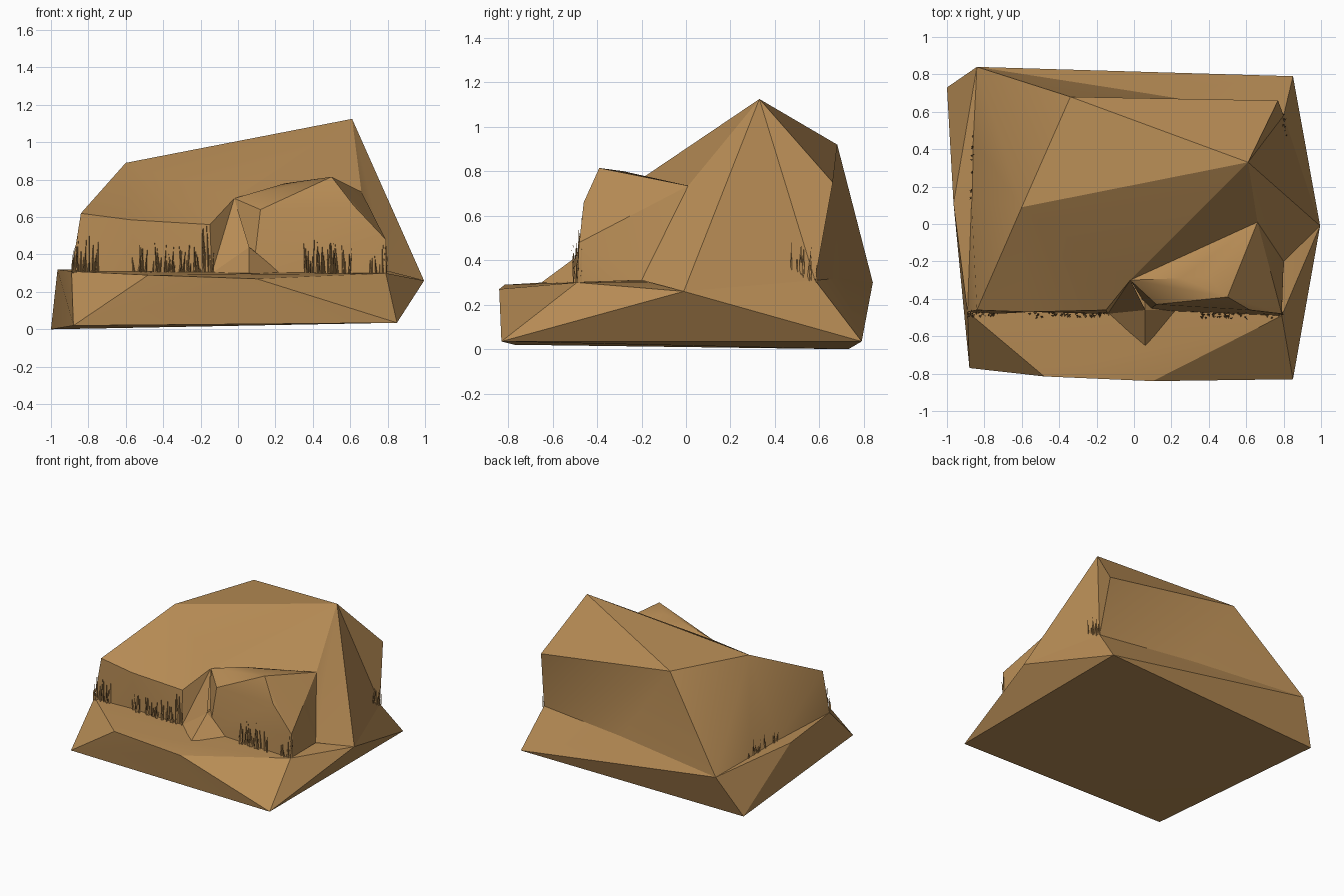
import bpy, bmesh, math, random
from mathutils import Vector

if "Cube" in bpy.data.objects:
    bpy.data.objects.remove(bpy.data.objects["Cube"])

random.seed(4)
mat = bpy.data.materials.new("sandy_brown")
mat.diffuse_color = (0.47, 0.26, 0.09, 1)
mat.use_nodes = True
mat.node_tree.nodes["Principled BSDF"].inputs["Base Color"].default_value = mat.diffuse_color

# Shared corner points of the rock formation
P = dict(
    # ridge and shoulders
    M1=(-.60, .09, .89), M2=(.61, .33, 1.125), M3=(-.34, .68, .92), M4=(.77, .66, .75),
    # top edge of the front wall
    W1=(-.84, -.46, .62), W2=(-.57, -.47, .585), W3=(-.15, -.46, .56), K=(-.02, -.30, .70),
    # foot of the walls
    f0=(-.89, -.47, .31), f1=(-.73, -.48, .31), f2=(-.55, -.47, .31), f3=(-.14, -.48, .30),
    l1=(-.87, .13, .31), l2=(-.86, .45, .31), H=(-.84, .84, .30), Q=(.06, .70, .32),
    N=(.80, .58, .31), E=(.995, -.01, .26), S=(.80, -.20, .31), R=(.06, -.46, .44),
    T=(.66, .01, .735), V=(.79, -.49, .30),
    # plinth
    A=(-1, .73, 0), B=(.85, .79, .035), C=(.85, -.83, .035), D=(-.88, -.77, .02),
    F=(-.48, -.815, .29), G=(.10, -.84, .27), L=(-.965, .11, .32),
)


def finish(name, bm):
    me = bpy.data.meshes.new(name)
    bm.to_mesh(me)
    bm.free()
    me.materials.append(mat)
    ob = bpy.data.objects.new(name, me)
    bpy.context.collection.objects.link(ob)
    bpy.context.view_layer.objects.active = ob
    bpy.ops.object.select_all(action='DESELECT')
    ob.select_set(True)
    bpy.ops.object.shade_smooth_by_angle(angle=math.radians(25))
    return ob


def hull(name, keys, extra=()):
    bm = bmesh.new()
    for co in [P[k] for k in keys.split()] + list(extra):
        bm.verts.new(co)
    res = bmesh.ops.convex_hull(bm, input=bm.verts)
    loose = [v for v in bm.verts if not v.link_faces]
    bmesh.ops.delete(bm, geom=loose, context='VERTS')
    bmesh.ops.recalc_face_normals(bm, faces=bm.faces)
    return finish(name, bm)


def shell(name, faces, ref):
    bm = bmesh.new()
    vs = {}
    for f in faces.split(","):
        keys = f.split()
        for k in keys:
            if k not in vs:
                vs[k] = bm.verts.new(P[k])
        face = bm.faces.new([vs[k] for k in keys])
        face.normal_update()
        if face.normal.dot(face.calc_center_median() - Vector(ref)) < 0:
            face.normal_flip()
    return finish(name, bm)


# Plinth slab under everything
hull("plinth", "A B C D F G L H E N Q f0 V")

# Main rock: sloping roof faces, front wall, left, back and right walls
shell("main_rock",
      "M1 M2 M3,M2 M4 M3,M1 W1 W2,M1 W2 W3,M1 W3 K,M1 K M2,"
      "W1 f0 f1,W1 f1 W2,W2 f1 f2,W2 f2 f3,W2 f3 W3,W3 f3 K,K f3 R,"
      "M1 W1 l1,W1 f0 l1,M1 l1 l2,M1 l2 H,M1 H M3,"
      "M3 H Q,M3 Q N,M3 N M4,M2 M4 N,M2 N E,M2 E S,M2 S T,M2 T K",
      (0, .1, .35))

# Boulder with overhanging brow at the front right
hull("front_boulder", "K T S V",
     [(.12, -.43, .64), (.25, -.29, .78), (.39, -.28, .80), (.50, -.39, .815),
      (.62, -.46, .66), (.79, -.48, .48), (.08, -.46, .30)])

# Low step between the front wall and the boulder
hull("rock_step", "f3 R",
     [(.06, -.65, .30), (.24, -.46, .29), (-.02, -.30, .30), (.05, -.30, .45)])


# Thin grass-like spikes along the foot of the walls
def spikes(name, start, end, count, low, high):
    bm = bmesh.new()
    a, b = Vector(start), Vector(end)
    for _ in range(count):
        p = a.lerp(b, random.random())
        p.y += random.uniform(-.015, .01)
        r = random.uniform(.004, .009)
        ring = [bm.verts.new(p + Vector((r * math.cos(t), r * math.sin(t), -.01)))
                for t in (0.5, 2.6, 4.7)]
        tip = bm.verts.new(p + Vector((random.uniform(-.015, .015), random.uniform(-.01, .015),
                                       random.uniform(low, high))))
        for i in range(3):
            bm.faces.new((ring[i], ring[(i + 1) % 3], tip))
    return finish(name, bm)


spikes("grass_left_corner", (-.89, -.48, .31), (-.75, -.48, .31), 26, .06, .20)
spikes("grass_front_wall", (-.56, -.485, .31), (-.13, -.48, .31), 55, .04, .16)
spikes("grass_alcove", (-.20, -.475, .31), (-.13, -.465, .31), 10, .14, .25)
spikes("grass_boulder", (.35, -.485, .31), (.60, -.49, .31), 36, .05, .19)
spikes("grass_right_corner", (.70, -.49, .31), (.80, -.48, .31), 12, .05, .18)
spikes("grass_left_side", (-.87, .15, .31), (-.86, .50, .31), 12, .04, .14)
spikes("grass_right_side", (.81, .48, .31), (.80, .58, .31), 10, .08, .19)
